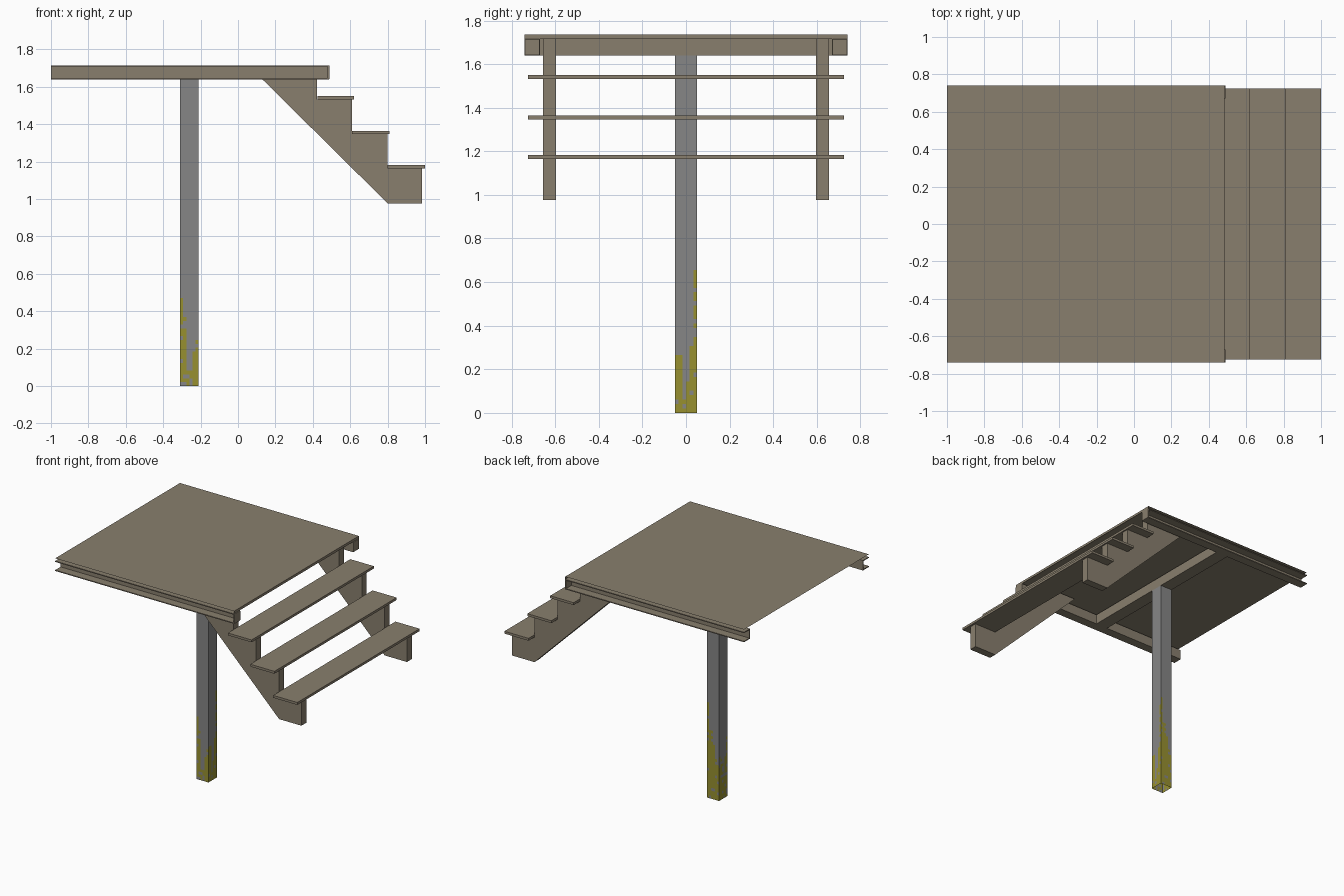
import bpy, bmesh, random
from mathutils import Vector

if "Cube" in bpy.data.objects:
    bpy.data.objects.remove(bpy.data.objects["Cube"])

random.seed(4)


def material(name, rgb):
    m = bpy.data.materials.new(name)
    m.diffuse_color = (*rgb, 1)
    m.use_nodes = True
    m.node_tree.nodes["Principled BSDF"].inputs["Base Color"].default_value = m.diffuse_color
    return m


BROWN = material("weathered brown", (0.25, 0.212, 0.155))
GREY = material("post grey", (0.24, 0.24, 0.24))
YELLOW = material("worn yellow paint", (0.31, 0.28, 0.03))


def finish(name, bm, mats, mirror=False):
    me = bpy.data.meshes.new(name)
    bm.to_mesh(me)
    bm.free()
    ob = bpy.data.objects.new(name, me)
    bpy.context.collection.objects.link(ob)
    for m in mats:
        me.materials.append(m)
    if mirror:
        mod = ob.modifiers.new("mirror", 'MIRROR')
        mod.use_axis = (False, True, False)
    return ob


def box(name, lo, hi, mat=BROWN, mirror=False):
    bm = bmesh.new()
    bmesh.ops.create_cube(bm, size=1)
    for v in bm.verts:
        v.co = Vector([(a + b) / 2 + c * (b - a) for a, b, c in zip(lo, hi, v.co)])
    return finish(name, bm, [mat], mirror)


def extrude(name, points, offset, mirror=False):
    bm = bmesh.new()
    f = bm.faces.new([bm.verts.new(p) for p in points])
    r = bmesh.ops.extrude_face_region(bm, geom=[f], use_keep_orig=True)
    verts = [g for g in r["geom"] if isinstance(g, bmesh.types.BMVert)]
    bmesh.ops.translate(bm, verts=verts, vec=offset)
    bmesh.ops.recalc_face_normals(bm, faces=bm.faces)
    return finish(name, bm, [BROWN], mirror)


# deck sheet with a folded lip along the stair side
bm = bmesh.new()
rows = [[bm.verts.new((x, y, z)) for y in (-0.74, 0.74)]
        for x, z in ((-1, 1.735), (0.485, 1.735), (0.485, 1.716))]
for a, b in zip(rows, rows[1:]):
    bm.faces.new((a[0], b[0], b[1], a[1]))
finish("deck", bm, [BROWN])

# side rails: channels open to the outside, with rounded end caps
t = 0.007
y0, y1, z0, z1 = 0.67, 0.74, 1.64, 1.715
channel = [(y0, z0), (y1, z0), (y1, z0 + t), (y0 + t, z0 + t),
           (y0 + t, z1 - t), (y1, z1 - t), (y1, z1), (y0, z1)]
extrude("side_rail", [(-1, y, z) for y, z in channel], (1.485, 0, 0), True)
cap = box("rail_end_cap", (0.478, y0, z0), (0.49, y1, z1), BROWN, True)
bev = cap.modifiers.new("bevel", 'BEVEL')
bev.width = 0.004
bev.segments = 2

# cross beam over the post
box("cross_beam", (-0.31, -y0, z0), (-0.21, y0, z1))

# stair stringers and treads
extrude("stair_stringer",
        [(x, 0.597, z) for x, z in (
            (0.055, 1.715), (0.13, 1.64), (0.8, 0.977), (0.985, 0.977),
            (0.985, 1.165), (0.8, 1.165), (0.8, 1.348), (0.61, 1.348),
            (0.61, 1.533), (0.422, 1.533), (0.422, 1.715))],
        (0, 0.058, 0), True)
for i, (xa, xb, z) in enumerate(((0.425, 0.62, 1.55), (0.61, 0.81, 1.365), (0.8, 1.0, 1.182))):
    box(f"tread_{i + 1}", (xa, -0.725, z - 0.018), (xb, 0.725, z))

# post: open tube, yellow paint worn to a different height in each column
COLS, ROWS, H = 6, 80, 1.64
sides = [  # start corner, direction, paint heights
    ((-0.31, -0.05), (1, 0), (0.5, 0.33, 0.08, 0.05, 0.2, 0.25)),
    ((-0.21, -0.05), (0, 1), (0.27, 0.25, 0.06, 0.15, 0.35, 0.65)),
    ((-0.21, 0.05), (-1, 0), (0.7, 0.55, 0.5, 0.4, 0.3, 0.25)),
    ((-0.31, 0.05), (0, -1), (0.3, 0.3, 0.25, 0.2, 0.3, 0.45)),
]
bm = bmesh.new()
for (x, y), (dx, dy), paint in sides:
    grid = [[bm.verts.new((x + dx * 0.1 * i / COLS, y + dy * 0.1 * i / COLS, H * j / ROWS))
             for j in range(ROWS + 1)] for i in range(COLS + 1)]
    for i in range(COLS):
        for j in range(ROWS):
            f = bm.faces.new((grid[i][j], grid[i + 1][j], grid[i + 1][j + 1], grid[i][j + 1]))
            z = H * (j + 0.5) / ROWS
            if z < paint[i] + random.uniform(-0.04, 0.04) and random.random() > 0.15:
                f.material_index = 1
bmesh.ops.remove_doubles(bm, verts=bm.verts, dist=0.0005)
finish("post", bm, [GREY, YELLOW])
